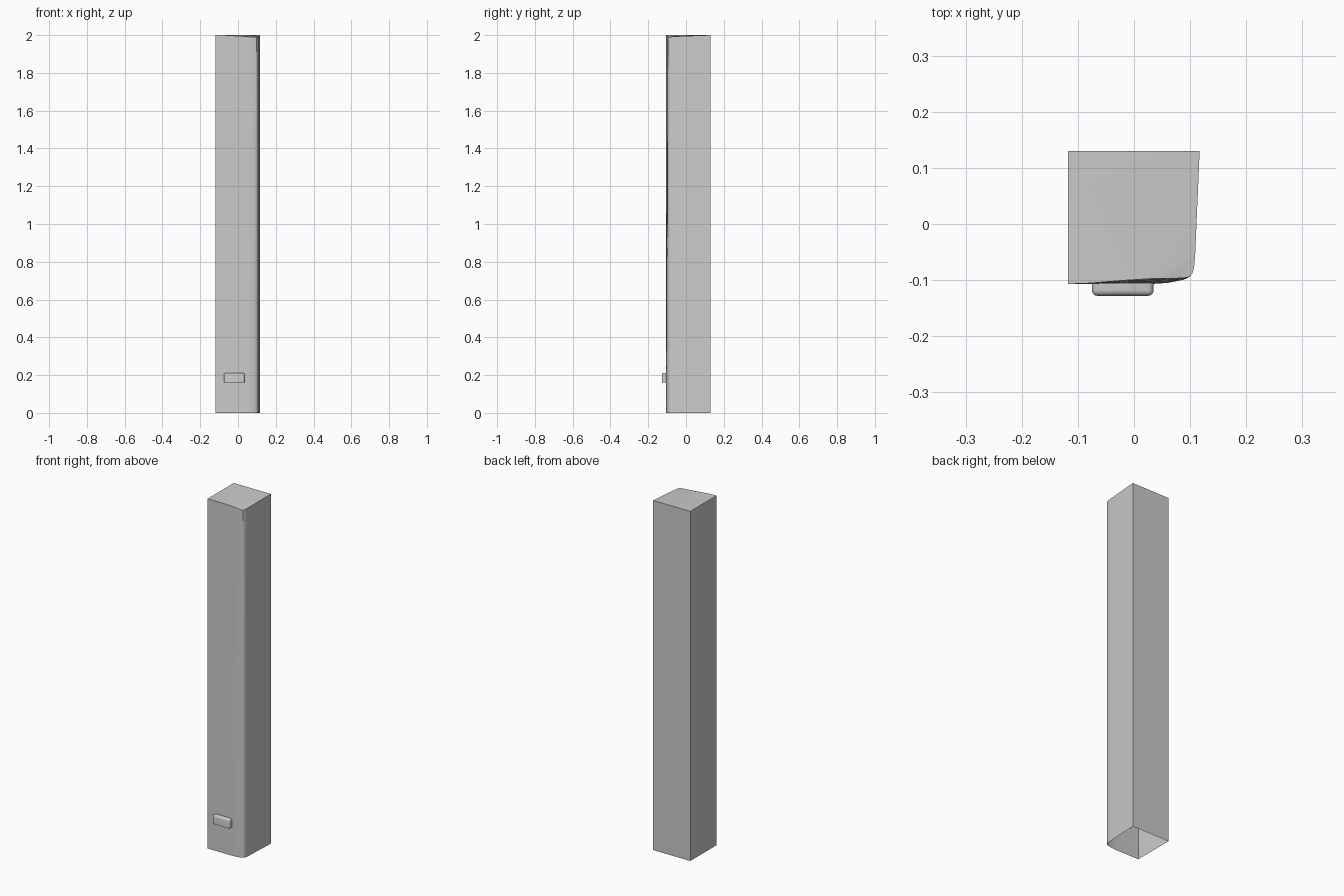
import bpy, bmesh

if "Cube" in bpy.data.objects:
    bpy.data.objects.remove(bpy.data.objects["Cube"])


def finish(bm, name, angle):
    bmesh.ops.recalc_face_normals(bm, faces=bm.faces)
    mesh = bpy.data.meshes.new(name)
    bm.to_mesh(mesh)
    bm.free()
    obj = bpy.data.objects.new(name, mesh)
    bpy.context.collection.objects.link(obj)
    bpy.ops.object.select_all(action='DESELECT')
    obj.select_set(True)
    bpy.context.view_layer.objects.active = obj
    bpy.ops.object.shade_smooth_by_angle(angle=angle)
    return obj


# Column: each entry is x, bottom y, top y, drop of the top edge
profile = [
    (-0.118, 0.130, 0.130, 0), (-0.118, -0.107, -0.107, 0),
    (-0.080, -0.107, -0.1055, 0), (-0.025, -0.107, -0.101, 0.003),
    (0.030, -0.107, -0.0975, 0.006), (0.060, -0.105, -0.097, 0.009),
    (0.088, -0.0995, -0.0965, 0.011), (0.098, -0.095, -0.0945, 0.011),
    (0.104, -0.088, -0.088, 0.010), (0.107, -0.078, -0.078, 0.009),
    (0.109, -0.055, -0.055, 0.007), (0.117, 0.130, 0.130, 0),
]
bm = bmesh.new()
rings = []
levels = 4
for i in range(levels + 1):
    t = i / levels
    rings.append([bm.verts.new((x, y0 + (y1 - y0) * t,
                                2 * t - (drop if i == levels else 0)))
                  for x, y0, y1, drop in profile])
n = len(profile)
for low, high in zip(rings, rings[1:]):
    for k in range(n):
        m = (k + 1) % n
        bm.faces.new((low[k], low[m], high[m], high[k]))
# Top cap only; the underside is open
cap = bm.faces.new(rings[-1])
bmesh.ops.triangulate(bm, faces=[cap])
finish(bm, "column", 0.6)

# Small pull on the front, rounded on the front and upper edges
bm = bmesh.new()
bmesh.ops.create_cube(bm, size=1)
for v in bm.verts:
    v.co.x = -0.020 + v.co.x * 0.11
    v.co.y = -0.117 + v.co.y * 0.022
    v.co.z = 0.187 + v.co.z * 0.05
edges = []
for e in bm.edges:
    mid = (e.verts[0].co + e.verts[1].co) / 2
    front, top, side = mid.y < -0.12, mid.z > 0.2, abs(mid.x + 0.02) > 0.05
    if (front and (top or side)) or (top and side):
        edges.append(e)
bmesh.ops.bevel(bm, geom=edges, offset=0.010, segments=4, profile=0.5,
                affect='EDGES')
finish(bm, "pull_handle", 0.6)
